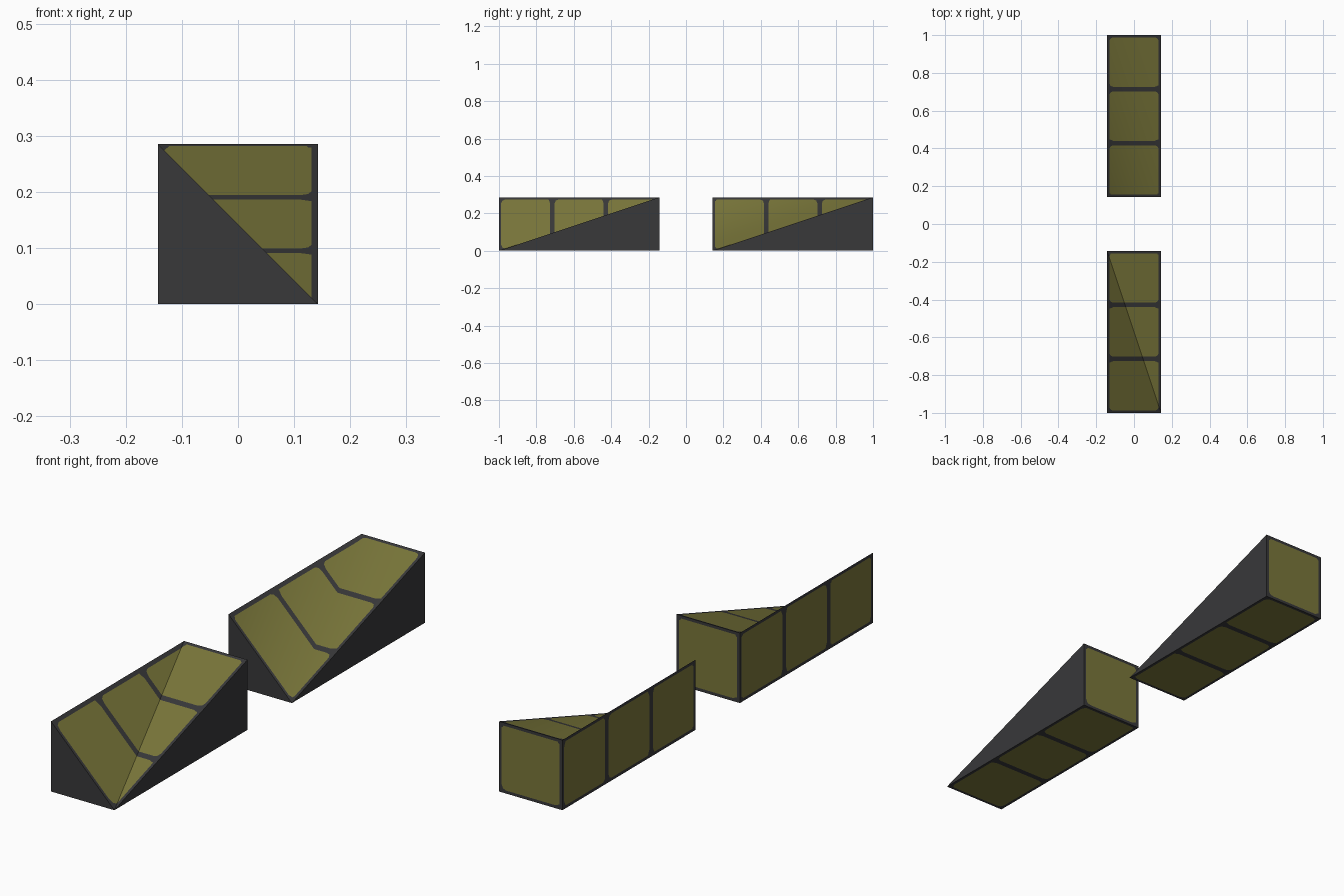
import bpy, bmesh, math
from mathutils import Vector

if "Cube" in bpy.data.objects:
    bpy.data.objects.remove(bpy.data.objects["Cube"])

U = 2 / 7            # tile size
A = U / 2            # half width
GAP, RAD = 0.012, 0.02


def make_mat(name, rgb):
    m = bpy.data.materials.new(name)
    m.diffuse_color = (*rgb, 1)
    m.use_nodes = True
    m.node_tree.nodes["Principled BSDF"].inputs["Base Color"].default_value = m.diffuse_color
    return m


MATS = [make_mat("dark_grey", (0.040, 0.040, 0.042)),
        make_mat("olive", (0.195, 0.185, 0.043))]


def rounded(p, c):
    """True if 2D point p is inside the rounded tile centred on c."""
    h = A - GAP
    qx, qy = abs(p[0] - c[0]), abs(p[1] - c[1])
    if qx > h or qy > h:
        return False
    dx, dy = qx - (h - RAD), qy - (h - RAD)
    return dx <= 0 or dy <= 0 or math.hypot(dx, dy) <= RAD


def cut(bm, pick, co, no):
    bm.normal_update()
    fs = [f for f in bm.faces if pick(f)]
    geom = set(fs)
    for f in fs:
        geom.update(f.edges)
        geom.update(f.verts)
    bmesh.ops.bisect_plane(bm, geom=list(geom), dist=1e-6, plane_co=co, plane_no=no)
    bm.normal_update()


def tile_side(bm, on_side, i, j, centres):
    """Cut rounded tiles, projected on axes i and j, into one side."""
    def vec(a, b):
        v = Vector((0, 0, 0))
        v[i], v[j] = a, b
        return v
    h = A - GAP
    # straight tile edges and corner squares
    for k, axis in ((0, vec(1, 0)), (1, vec(0, 1))):
        for c in sorted({c[k] for c in centres}):
            for d in (-h, -h + RAD, h - RAD, h):
                cut(bm, on_side, axis * (c + d), axis)
    # rounded corners
    for c in centres:
        for sx in (-1, 1):
            for sy in (-1, 1):
                ox, oy = c[0] + sx * (h - RAD), c[1] + sy * (h - RAD)

                def corner(f):
                    m = f.calc_center_median()
                    return (on_side(f) and 0 < (m[i] - ox) * sx < RAD
                            and 0 < (m[j] - oy) * sy < RAD)
                for ang in (22.5, 67.5):
                    t = math.radians(ang)
                    n = vec(sx * math.cos(t), sy * math.sin(t))
                    r = RAD * math.cos(math.radians(22.5))
                    cut(bm, corner, vec(ox, oy) + n * r, n)
    for f in bm.faces:
        if on_side(f):
            m = f.calc_center_median()
            f.material_index = int(any(rounded((m[i], m[j]), c) for c in centres))


def corner_ramp(name, y0, soft):
    y1 = y0 + 3 * U
    bm = bmesh.new()
    a, b, c, d, at, ct, dt = [bm.verts.new(p) for p in (
        (-A, y0, 0), (A, y0, 0), (A, y1, 0), (-A, y1, 0),
        (-A, y0, U), (A, y1, U), (-A, y1, U))]
    for f in ((a, d, c, b), (a, b, at), (b, c, ct), (c, d, dt, ct),
              (d, a, at, dt), (at, b, dt), (b, ct, dt)):
        bm.faces.new(f)
    bmesh.ops.recalc_face_normals(bm, faces=bm.faces[:])
    ys = [y0 + U * (k + 0.5) for k in range(3)]
    # valley slopes, underside, left wall, back wall
    tile_side(bm, lambda f: 0.5 < f.normal.z < 0.99, 0, 1, [(0, y) for y in ys])
    tile_side(bm, lambda f: f.normal.z < -0.9, 0, 1, [(0, y) for y in ys])
    tile_side(bm, lambda f: f.normal.x < -0.9, 1, 2, [(y, A) for y in ys])
    tile_side(bm, lambda f: f.normal.y > 0.9, 0, 2, [(0, A)])
    me = bpy.data.meshes.new(name)
    bm.to_mesh(me)
    bm.free()
    for m in MATS:
        me.materials.append(m)
    ob = bpy.data.objects.new(name, me)
    bpy.context.collection.objects.link(ob)
    if soft:
        # blend the shading across the valley
        n1 = Vector((1, 0, 1)).normalized()
        n2 = Vector((0, -1, 3)).normalized()
        mid = (n1 + n2).normalized()
        for p in me.polygons:
            p.use_smooth = True
        normals = [Vector((0, 0, 1))] * len(me.loops)
        for p in me.polygons:
            for li in p.loop_indices:
                n = p.normal.copy()
                if 0.5 < n.z < 0.99:
                    v = me.vertices[me.loops[li].vertex_index].co
                    w = min(1, abs((v.x + A) / U + (v.y - y0) / (3 * U) - 1))
                    n = mid.lerp(n, w).normalized()
                normals[li] = n
        me.normals_split_custom_set(normals)
    return ob


corner_ramp("front_corner_ramp", -1, False)
corner_ramp("back_corner_ramp", A, True)
